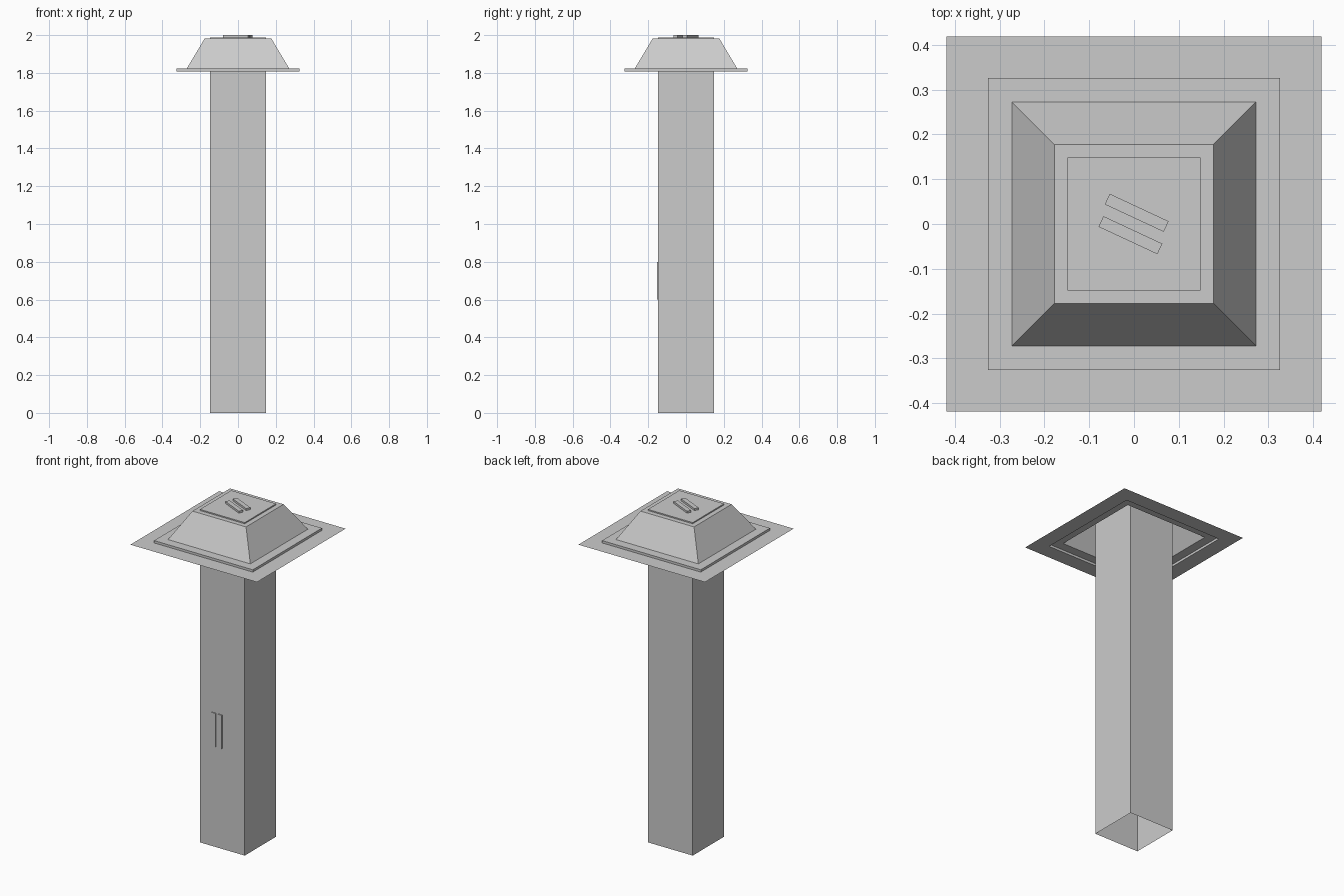
import bpy, bmesh, math
from mathutils import Matrix

if "Cube" in bpy.data.objects:
    bpy.data.objects.remove(bpy.data.objects["Cube"])

grey = bpy.data.materials.new("plain_grey")
grey.diffuse_color = (0.6, 0.6, 0.6, 1)
grey.use_nodes = True
grey.node_tree.nodes["Principled BSDF"].inputs["Base Color"].default_value = grey.diffuse_color


def finish(name, bm):
    mesh = bpy.data.meshes.new(name)
    bm.to_mesh(mesh)
    bm.free()
    mesh.materials.append(grey)
    obj = bpy.data.objects.new(name, mesh)
    bpy.context.collection.objects.link(obj)
    return obj


def square_shell(name, profile, cap=False):
    """Sweep a (half width, height) profile round a square, from the outside or bottom up."""
    bm = bmesh.new()
    rings = [[bm.verts.new((sx * w, sy * w, z))
              for sx, sy in ((-1, -1), (1, -1), (1, 1), (-1, 1))] for w, z in profile]
    for low, high in zip(rings, rings[1:]):
        for i in range(4):
            j = (i + 1) % 4
            bm.faces.new((low[i], low[j], high[j], high[i]))
    if cap:
        bm.faces.new(rings[-1])
    return finish(name, bm)


def bar(name, centre, size, angle=0):
    bm = bmesh.new()
    bmesh.ops.create_cube(bm, size=1, matrix=Matrix.Translation(centre)
                          @ Matrix.Rotation(math.radians(angle), 4, 'Z')
                          @ Matrix.Diagonal((*size, 1)))
    return finish(name, bm)


# Square shaft, open at the bottom, its capped end standing just proud of the collar
square_shell("shaft", [(0.148, 0), (0.148, 1.988)], cap=True)

# Thin sheet stepping up into the sloped collar, open underneath
square_shell("flashing_collar", [(0.418, 1.808), (0.326, 1.808), (0.326, 1.822),
                                 (0.272, 1.822), (0.177, 1.981), (0.148, 1.981)])

# Two slanted raised bars on the cap
for side, x, y in (("rear", 0.006, 0.025), ("front", -0.008, -0.025)):
    bar(f"cap_bar_{side}", (x, y, 1.994), (0.145, 0.026, 0.012), -25)

# Two upright raised bars on the front of the shaft
for side, x in (("left", -0.055), ("right", -0.014)):
    bar(f"front_bar_{side}", (x, -0.15, 0.7), (0.028, 0.008, 0.2))
